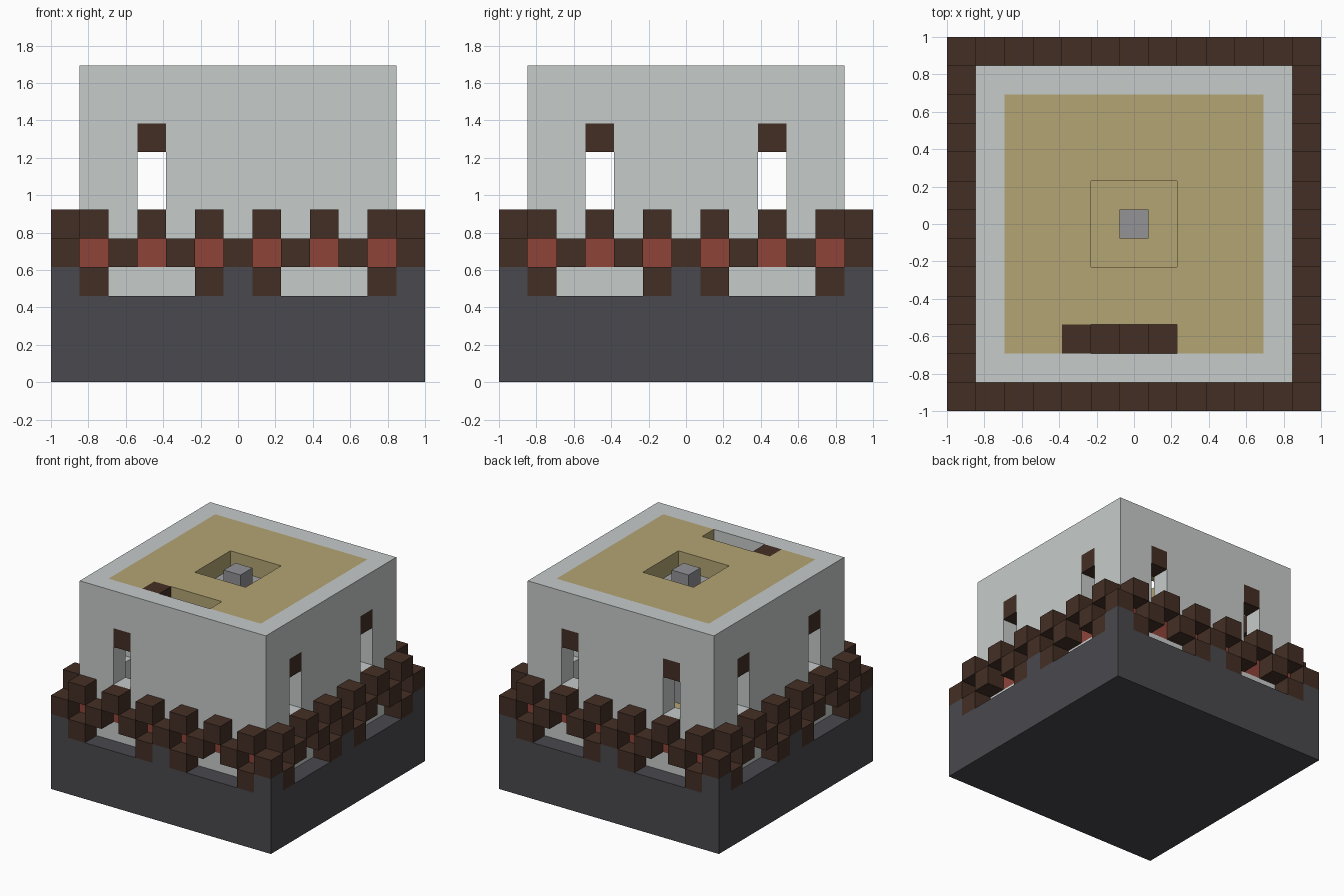
import bpy
import bmesh
from mathutils import Vector

default = bpy.data.objects.get("Cube")
if default:
    bpy.data.objects.remove(default, do_unlink=True)

N = 13            # blocks along each side
U = 2 / N         # block size
LAST = N - 1
MID = N // 2


def material(name, srgb):
    lin = [((c / 255 + 0.055) / 1.055) ** 2.4 for c in srgb]
    mat = bpy.data.materials.new(name)
    mat.use_nodes = True
    mat.diffuse_color = (*lin, 1)
    mat.node_tree.nodes["Principled BSDF"].inputs["Base Color"].default_value = (*lin, 1)
    return mat


DARK = material("dark stone", (73, 73, 78))
PALE = material("pale plaster", (198, 203, 202))
BROWN = material("brown wood", (68, 47, 37))
RED = material("brick red", (141, 68, 57))
TAN = material("tan planks", (180, 165, 116))
GREY = material("mid grey stone", (147, 146, 150))

cells = {}        # block position -> part name
parts = {}        # part name -> material


def part(name, mat):
    parts[name] = mat


def fill(name, xs, ys, zs):
    for x in xs:
        for y in ys:
            for z in zs:
                cells[x, y, z] = name


def ring(inset):
    """Square ring of columns: (position along side, x, y)."""
    a, b = inset, LAST - inset
    for i in range(a, b + 1):
        for x, y in ((i, a), (i, b), (a, i), (b, i)):
            yield i, x, y


part("foundation", DARK)
part("plaster_walls", PALE)
part("brick_band", RED)
part("timber_trim", BROWN)
part("floor", TAN)
part("roof", TAN)
part("window_lintels", BROWN)
part("staircase", BROWN)
part("central_pillar", GREY)

# Solid foundation
fill("foundation", range(N), range(N), range(3))

# Walls with a brick band
for i, x, y in ring(1):
    fill("plaster_walls", [x], [y], range(3, 11))
    cells[x, y, 4] = "brick_band"

# Timber trim: brackets, beam ends and battlements in a checker pattern
for i, x, y in ring(0):
    if i in (0, MID, LAST):
        cells[x, y, 3] = "foundation"
    elif i in (1, 5, 7, 11):
        cells[x, y, 3] = "timber_trim"
    cells[x, y, 5 if i % 2 else 4] = "timber_trim"

# Floor and roof, with a skylight and a stair opening
inside = range(2, 11)
fill("floor", inside, inside, [3])
fill("roof", inside, inside, [10])
for x in range(5, 8):
    for y in (2, 5, 6, 7):
        del cells[x, y, 10]

# Tall windows with lintels
for x, y in ((3, 1), (3, 11), (9, 11), (1, 3), (1, 9), (11, 3), (11, 9)):
    for z in (6, 7):
        del cells[x, y, z]
    cells[x, y, 8] = "window_lintels"

# Stairs climbing to the roof along the front wall
for step in range(7):
    cells[4 + step, 2, 10 - step] = "staircase"

# Pillar under the skylight
fill("central_pillar", [MID], [MID], range(4, 11))

# Build each part from its exposed block faces
AXES = [Vector((1, 0, 0)), Vector((0, 1, 0)), Vector((0, 0, 1))]
for name, mat in parts.items():
    bm = bmesh.new()
    for cell, owner in cells.items():
        if owner != name:
            continue
        centre = Vector(cell) + Vector((0.5, 0.5, 0.5))
        for a in range(3):
            for sign in (1, -1):
                n = AXES[a] * sign
                if tuple(int(c + d) for c, d in zip(cell, n)) in cells:
                    continue
                u, v = AXES[(a + 1) % 3] / 2, AXES[(a + 2) % 3] / 2 * sign
                mid = centre + n / 2
                corners = (mid - u - v, mid + u - v, mid + u + v, mid - u + v)
                bm.faces.new([bm.verts.new(c * U - Vector((1, 1, 0))) for c in corners])
    bmesh.ops.remove_doubles(bm, verts=bm.verts, dist=U / 100)
    mesh = bpy.data.meshes.new(name)
    bm.to_mesh(mesh)
    bm.free()
    mesh.materials.append(mat)
    bpy.context.collection.objects.link(bpy.data.objects.new(name, mesh))
